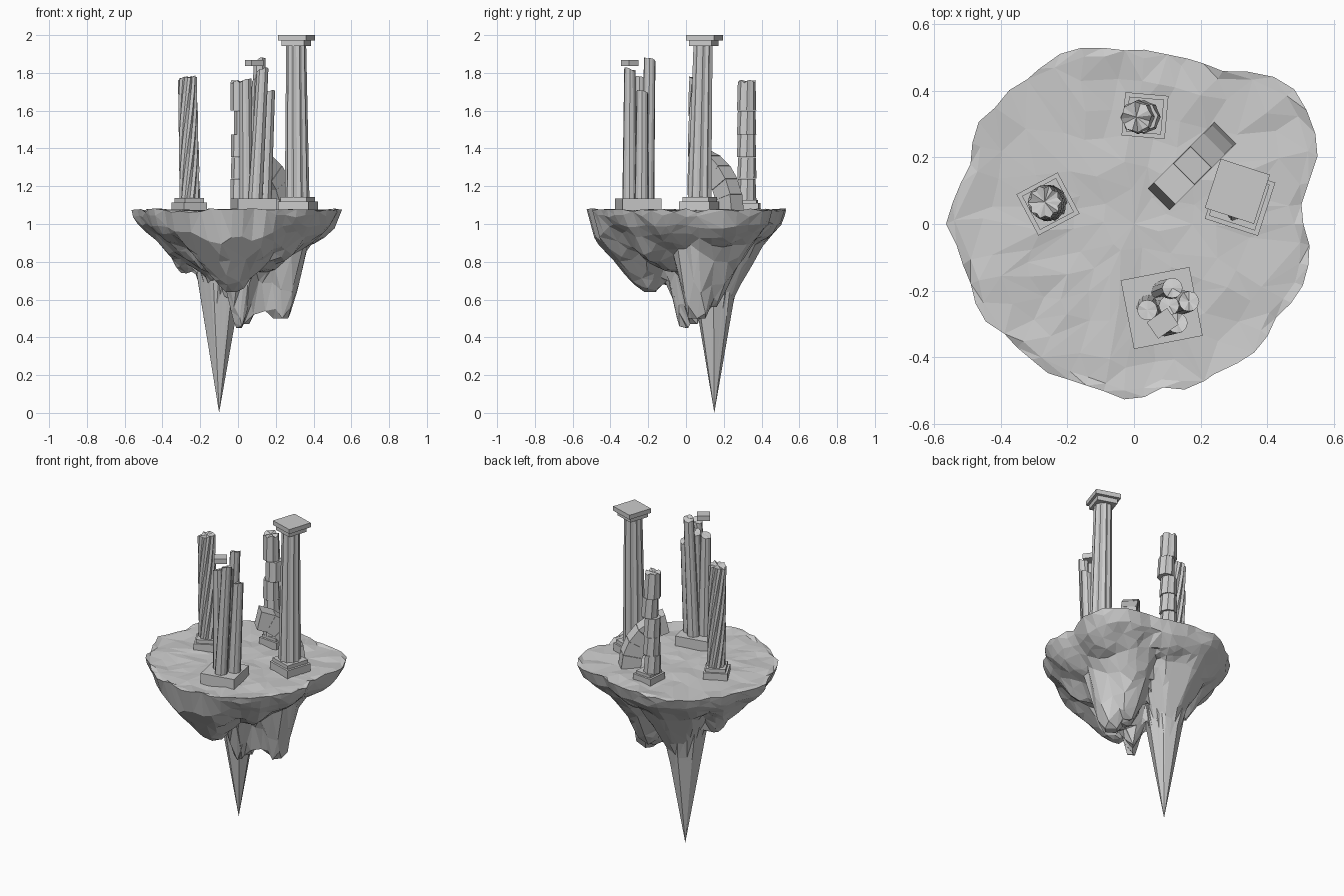
import bpy, bmesh, math, random
from mathutils import Vector, Matrix, noise

random.seed(7)
cube = bpy.data.objects.get("Cube")
if cube:
    bpy.data.objects.remove(cube, do_unlink=True)

stone = bpy.data.materials.new("pale_grey_stone")
stone.use_nodes = True
GREY = (0.6, 0.6, 0.6, 1)
stone.diffuse_color = GREY
stone.node_tree.nodes["Principled BSDF"].inputs["Base Color"].default_value = GREY


def finish(name, bm, triangulate=False):
    bmesh.ops.remove_doubles(bm, verts=bm.verts, dist=0.0002)
    if triangulate:
        bmesh.ops.triangulate(bm, faces=bm.faces)
    bmesh.ops.recalc_face_normals(bm, faces=bm.faces)
    mesh = bpy.data.meshes.new(name)
    bm.to_mesh(mesh)
    bm.free()
    mesh.materials.append(stone)
    obj = bpy.data.objects.new(name, mesh)
    bpy.context.collection.objects.link(obj)
    return obj


def loft(bm, rings, caps=True):
    """Skin a list of equally long rings of points."""
    loops = [[bm.verts.new(p) for p in ring] for ring in rings]
    n = len(loops[0])
    for a, b in zip(loops, loops[1:]):
        for i in range(n):
            j = (i + 1) % n
            bm.faces.new((a[i], a[j], b[j], b[i]))
    if caps:
        bm.faces.new(loops[0][::-1])
        bm.faces.new(loops[-1])


def slab(name, centre, size, turn):
    """Box of a given size, turned about z (degrees)."""
    bm = bmesh.new()
    m = (Matrix.Translation(centre) @ Matrix.Rotation(math.radians(turn), 4, "Z")
         @ Matrix.Diagonal((*size, 1)))
    bmesh.ops.create_cube(bm, size=1, matrix=m)
    return finish(name, bm)


def shaft(name, bottom, top, r0, r1, flutes=10, depth=0.86, twist=0, slope=(0, 0),
          jag=0, steps=1):
    """Leaning shaft; flutes alternate the radius, the top may be broken."""
    bottom, top = Vector(bottom), Vector(top)
    n = flutes * 2
    rings = []
    for s in range(steps + 1):
        f = s / steps
        c, r = bottom.lerp(top, f), r0 + (r1 - r0) * f
        ring = []
        for i in range(n):
            a = math.tau * i / n + math.radians(twist) * f
            q = r * (depth if i % 2 else 1)
            x, y = q * math.cos(a), q * math.sin(a)
            z = x * slope[0] + y * slope[1] + random.uniform(-jag, jag) if s == steps else 0
            ring.append(c + Vector((x, y, z)))
        rings.append(ring)
    # ends collapse to a centre point so the broken top stays faceted
    first, last = (sum(ring, Vector()) / n for ring in (rings[0], rings[-1]))
    bm = bmesh.new()
    loft(bm, [[first] * n, *rings, [last] * n], caps=False)
    return finish(name, bm)


# --- Floating island ---
RADII = [.51, .51, .59, .615, .635, .595, .53, .53, .52, .52, .54, .555,
         .545, .54, .55, .555, .525, .545, .56, .53, .52, .54, .515, .515,
         .515, .505, .51, .535, .495, .525, .51, .525, .52, .51, .545, .535]
# hanging rock lobes: x, y, lowest z, steepness, blunt radius
LOBES = [(-.10, .15, 0, 6.3, 0), (-.08, .19, .56, 1.85, .03), (.01, -.01, .45, 4.2, .025),
         (.05, .04, .47, 4.5, .03), (.16, .07, .54, 4.5, .05), (.235, .06, .5, 5, .05),
         (.17, .12, .56, 2.4, .05), (.2, .2, .7, 1.6, .03),
         (-.03, -.2, .64, 1.2, .04), (-.28, .1, .74, 2, .03)]
SEGS = 54
# each lobe is an angular pyramid with this many sides
SIDES = [Vector((math.cos(math.tau * k / 7 + .4), math.sin(math.tau * k / 7 + .4)))
         for k in range(7)]


def rim_radius(a):
    u = (a % math.tau) / math.tau * len(RADII)
    i = int(u) % len(RADII)
    return RADII[i] + (RADII[(i + 1) % len(RADII)] - RADII[i]) * (u - int(u))


def underside(x, y):
    t = min(1, math.hypot(x, y) / rim_radius(math.atan2(y, x)))
    z = 1.05 - 0.39 * (1 - t) ** 0.7
    z += 0.1 * noise.noise(Vector((x * 7, y * 7, 3))) * min(1, 3 * (1 - t))
    for lx, ly, low, steep, blunt in LOBES:
        d = max(side.dot(Vector((x - lx, y - ly))) for side in SIDES)
        z = min(z, low + steep * max(0, d - blunt))
    return z


def ground(x, y):
    return 1.072 + 0.016 * noise.noise(Vector((x * 9, y * 9, 8)))


def island():
    rim = []
    for i in range(SEGS):
        a = math.tau * i / SEGS
        r = rim_radius(a) + random.uniform(-.006, .006)
        rim.append(Vector((r * math.cos(a), r * math.sin(a), 0)))
    tip = Vector((LOBES[0][0], LOBES[0][1], 0))
    rings = [[tip] * SEGS]
    for f in (.08, .15, .2, .26, .33, .4, .47, .54, .62, .7, .78, .87, .94):
        ring = []
        for p in rim:
            k = 0.012 if .3 < f < .9 else 0.002
            q = tip.lerp(p, f) + Vector((random.uniform(-k, k), random.uniform(-k, k), 0))
            q.z = underside(q.x, q.y)
            ring.append(q)
        rings.append(ring)
    # ragged lip, then the gently uneven ground
    rings.append([p * .985 + Vector((0, 0, 1.045 + random.uniform(-.01, .01))) for p in rim])
    rings.append([p + Vector((0, 0, 1.073 + random.uniform(-.012, .012))) for p in rim])
    for f in (.95, .82, .66, .5, .34, .17):
        rings.append([p * f + Vector((0, 0, ground(p.x * f, p.y * f))) for p in rim])
    rings.append([Vector((0, 0, ground(0, 0)))] * SEGS)
    bm = bmesh.new()
    loft(bm, rings, caps=False)
    rock = finish("floating_island", bm, triangulate=True)
    # merge small triangles into broad irregular facets
    rock.modifiers.new("broad_facets", "DECIMATE").ratio = 0.55


island()

# --- Tall intact column ---
slab("tall_column_plinth", (.318, .07, 1.09), (.168, .168, .06), -18)
slab("tall_column_plinth_step", (.316, .072, 1.13), (.145, .145, .025), -18)
shaft("tall_column_shaft", (.313, .072, 1.14), (.308, .09, 1.945), .065, .053)
slab("tall_column_neck", (.309, .094, 1.958), (.125, .125, .03), -18)
slab("tall_column_cap", (.31, .098, 1.986), (.155, .155, .028), -18)

# --- Twisted column ---
slab("twisted_column_plinth", (-.258, .06, 1.09), (.14, .14, .05), 28)
slab("twisted_column_plinth_step", (-.258, .06, 1.125), (.115, .115, .024), 28)
shaft("twisted_column_shaft", (-.255, .062, 1.13), (-.268, .066, 1.775), .055, .051,
      depth=.82, twist=110, slope=(.2, 0), jag=.008, steps=8)

# --- Broken column of stacked drums ---
slab("drum_column_plinth", (.033, .325, 1.085), (.13, .13, .05), -5)
slab("drum_column_plinth_step", (.033, .325, 1.118), (.105, .105, .02), -5)
LEVELS = [1.125, 1.24, 1.355, 1.475, 1.6, 1.755]
for i, (low, high) in enumerate(zip(LEVELS, LEVELS[1:])):
    x, y = .02 + random.uniform(-.01, .01), .317 + random.uniform(-.006, .006)
    last = i == len(LEVELS) - 2
    shaft(f"column_drum_{i + 1}", (x, y, low), (x - .004, y, high - .002), .051, .047,
          flutes=8, depth=.9, jag=.012 if last else 0, twist=6)

# --- Cluster of leaning shafts on one plinth ---
slab("cluster_plinth", (.083, -.252, 1.1), (.21, .21, .07), 11)
STRANDS = [((.09, -.205), (.115, -.192), 1.87), ((.045, -.25), (.04, -.258), 1.76),
           ((.14, -.235), (.165, -.232), 1.7), ((.092, -.3), (.13, -.297), 1.815),
           ((.085, -.245), (.105, -.245), 1.77)]
for i, (foot, head, z) in enumerate(STRANDS):
    shaft(f"cluster_shaft_{i + 1}", (*foot, 1.13), (*head, z), .038, .031, flutes=6,
          depth=.97, slope=(.25, -.2), jag=.006)
slab("cluster_loose_block", (.086, -.298, 1.853), (.075, .06, .032), 35)

# --- Fallen arch made of wedge blocks ---
ALONG = Vector((1, 1, 0)).normalized()
ACROSS = Vector((-1, 1, 0)).normalized()
HUB = Vector((.04, .04, 1.07))
STEP = math.radians(15.5)
for k in range(5):
    outline = []
    for a, r in ((k, .215), (k, .33), (k + .98, .33), (k + .98, .215)):
        outline.append(HUB + ALONG * r * math.cos(a * STEP) + Vector((0, 0, r * math.sin(a * STEP))))
    half = .046 - .002 * (k % 2)
    bm = bmesh.new()
    loft(bm, [[p + ACROSS * w for p in outline] for w in (-half, half)])
    finish(f"arch_block_{k + 1}", bm)
